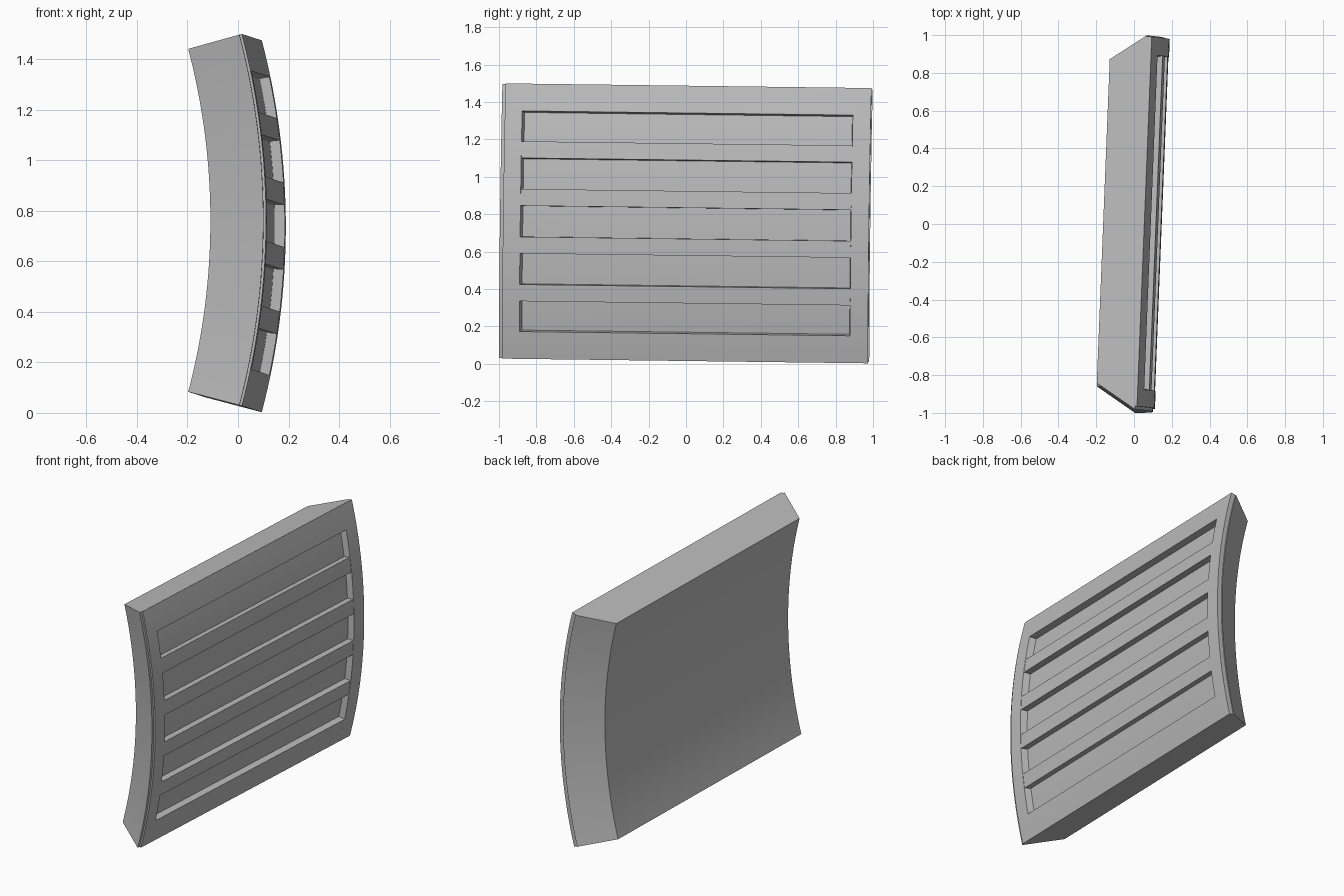
import bpy, bmesh, math
from mathutils import Matrix

cube = bpy.data.objects.get("Cube")
if cube:
    bpy.data.objects.remove(cube, do_unlink=True)

# Single grey finish
grey = bpy.data.materials.new("plain_grey")
grey.use_nodes = True
colour = (0.5, 0.5, 0.5, 1)
grey.diffuse_color = colour
grey.node_tree.nodes["Principled BSDF"].inputs["Base Color"].default_value = colour

# Radii of the curved panel and its slight lean
R_BACK, R_FLOOR, R_FRONT = 2.665, 2.85, 2.89
CENTRE_X = 0.15 - R_FRONT
HALF_ARC, OPENING = 14.75, 11.78
LEAN = (Matrix.Translation((0, 0, 0.751)) @ Matrix.Rotation(-0.0128, 4, 'X')
        @ Matrix.Rotation(-0.04, 4, 'Z'))


def arc_sweep(name, profile, start, end, steps):
    """Sweep a closed (length, radius) profile through an arc given in degrees."""
    bm = bmesh.new()
    rings = []
    for i in range(steps + 1):
        a = math.radians(start + (end - start) * i / steps)
        rings.append([bm.verts.new((CENTRE_X + r * math.cos(a), y, r * math.sin(a)))
                      for y, r in profile])
    n = len(profile)
    for low, high in zip(rings, rings[1:]):
        for j in range(n):
            k = (j + 1) % n
            bm.faces.new((low[j], low[k], high[k], high[j]))
    bm.faces.new(rings[0])
    bm.faces.new(rings[-1])
    bmesh.ops.recalc_face_normals(bm, faces=bm.faces)
    bm.transform(LEAN)
    mesh = bpy.data.meshes.new(name)
    bm.to_mesh(mesh)
    bm.free()
    mesh.materials.append(grey)
    obj = bpy.data.objects.new(name, mesh)
    bpy.context.collection.objects.link(obj)
    bpy.ops.object.select_all(action='DESELECT')
    obj.select_set(True)
    bpy.context.view_layer.objects.active = obj
    bpy.ops.object.shade_smooth_by_angle(angle=math.radians(20))
    return obj


# Panel body with slanted ends, raised side frames and a recessed floor
body = [(-0.858, R_BACK), (-0.99, 2.88), (-0.973, 2.88), (-0.973, R_FRONT),
        (-0.881, R_FRONT), (-0.869, R_FLOOR), (0.885, R_FLOOR), (0.889, R_FRONT),
        (0.985, R_FRONT), (0.985, 2.862), (0.991, 2.862), (0.858, R_BACK)]
arc_sweep("panel_body", body, -HALF_ARC, HALF_ARC, 32)


def strip(lift):
    """Cross-section that fills the recess from floor to front."""
    return [(-0.869, R_FLOOR), (-0.881, R_FRONT + lift),
            (0.889, R_FRONT + lift), (0.885, R_FLOOR)]


# Top and bottom frame rails
arc_sweep("top_rail", strip(0), OPENING, HALF_ARC, 4)
arc_sweep("bottom_rail", strip(0), -HALF_ARC, -OPENING, 4)

# Four evenly spaced slats
for i in range(4):
    mid = (i - 1.5) * 5.08
    arc_sweep(f"slat_{i + 1}", strip(-0.002), mid - 0.89, mid + 0.89, 3)
